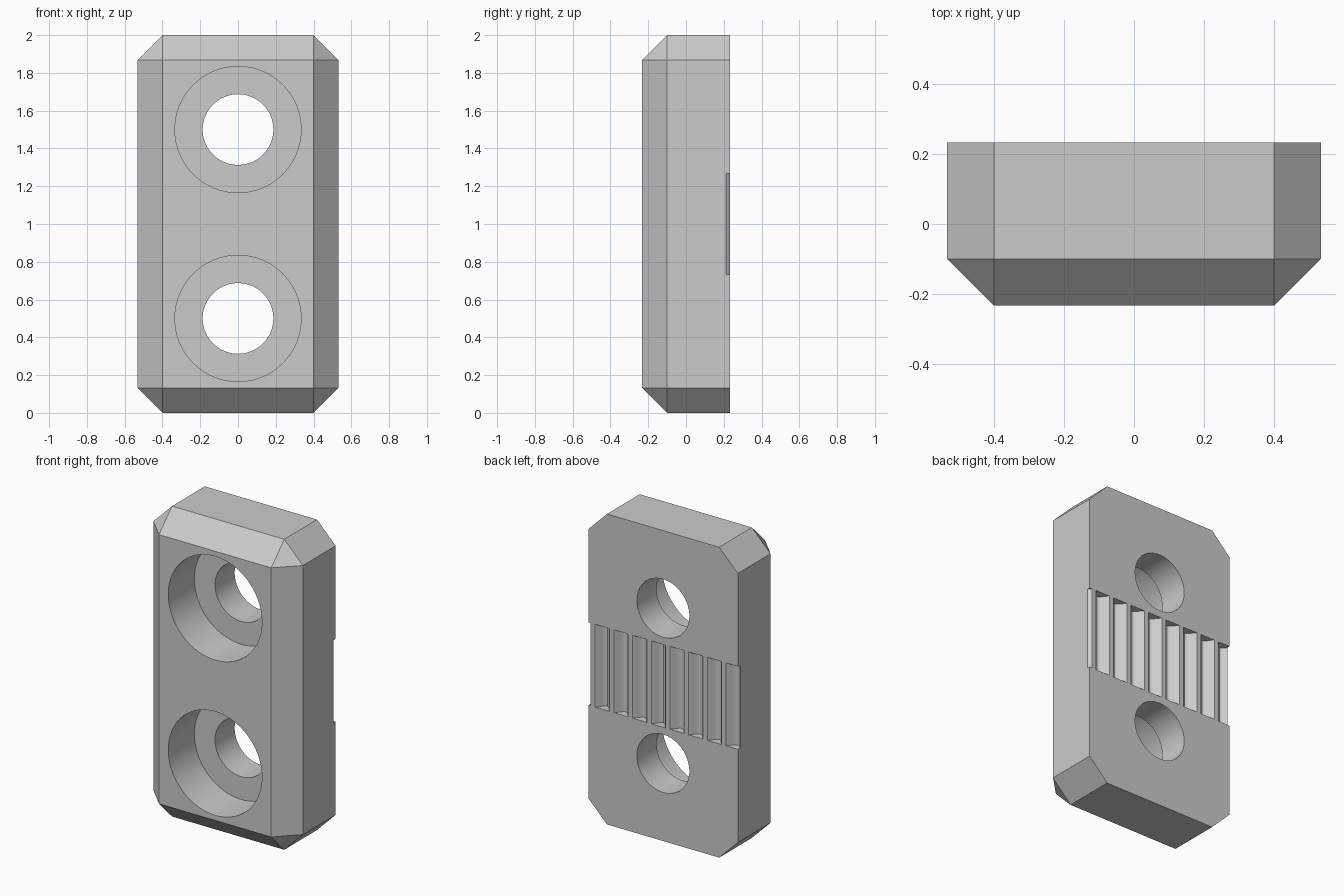
import bpy, bmesh, math
from mathutils import Matrix

if "Cube" in bpy.data.objects:
    bpy.data.objects.remove(bpy.data.objects["Cube"])

W, T, H, C = 0.533, 0.233, 2.0, 0.133   # half width, half thickness, height, chamfer

grey = bpy.data.materials.new("plain grey")
grey.diffuse_color = (0.6, 0.6, 0.6, 1)
grey.use_nodes = True
grey.node_tree.nodes["Principled BSDF"].inputs["Base Color"].default_value = grey.diffuse_color


def make_object(name, bm):
    bmesh.ops.recalc_face_normals(bm, faces=bm.faces)
    mesh = bpy.data.meshes.new(name)
    bm.to_mesh(mesh)
    bm.free()
    mesh.materials.append(grey)
    obj = bpy.data.objects.new(name, mesh)
    bpy.context.collection.objects.link(obj)
    return obj


def cylinder_y(name, radius, y0, y1, z):
    bm = bmesh.new()
    place = Matrix.Translation((0, (y0 + y1) / 2, z)) @ Matrix.Rotation(math.pi / 2, 4, 'X')
    bmesh.ops.create_cone(bm, cap_ends=True, segments=96, radius1=radius,
                          radius2=radius, depth=y1 - y0, matrix=place)
    return make_object(name, bm)


# Body: hull of the cut-corner outline and the smaller front rectangle
bm = bmesh.new()
for sx in (-1, 1):
    for sz in (-1, 1):
        zc = H / 2
        for y in (T - 2 * T + C, T):
            bm.verts.new((sx * W, y, zc + sz * (zc - C)))
            bm.verts.new((sx * (W - C), y, zc + sz * zc))
        bm.verts.new((sx * (W - C), -T, zc + sz * (zc - C)))
bmesh.ops.convex_hull(bm, input=bm.verts)
bmesh.ops.dissolve_limit(bm, angle_limit=0.01, verts=bm.verts, edges=bm.edges)
body = make_object("clamp_plate", bm)

# Stepped screw holes
cutters = []
for z in (0.5, 1.5):
    cutters.append(cylinder_y("screw_hole_cutter", 0.187, -0.5, 0.5, z))
    cutters.append(cylinder_y("counterbore_cutter", 0.334, -0.5, 0.033, z))

# Toothed belt channel across the back; tooth tips stay flush with the back face
PITCH, STEPS = 2 * W / 8, 16
bm = bmesh.new()
profile = [(0.7, 0.4), (-0.7, 0.4)]
n = 10 * STEPS
for i in range(n + 1):
    x = -5 * PITCH + i * PITCH / STEPS
    wave = (1 - math.cos(2 * math.pi * (x - 0.5) / PITCH)) / 2
    profile.append((x, T + 0.008 - 0.058 * wave))
face = bm.faces.new([bm.verts.new((x, y, 0.733)) for x, y in profile])
ext = bmesh.ops.extrude_face_region(bm, geom=[face])
top = [v for v in ext["geom"] if isinstance(v, bmesh.types.BMVert)]
bmesh.ops.translate(bm, verts=top, vec=(0, 0, 0.534))
cutters.append(make_object("belt_channel_cutter", bm))

# Cut everything, then remove the cutters
bpy.context.view_layer.objects.active = body
body.select_set(True)
for cutter in cutters:
    mod = body.modifiers.new("cut", 'BOOLEAN')
    mod.operation, mod.solver, mod.object = 'DIFFERENCE', 'EXACT', cutter
    bpy.ops.object.modifier_apply(modifier=mod.name)
    bpy.data.objects.remove(cutter)

bpy.ops.object.shade_smooth_by_angle(angle=math.radians(28))
